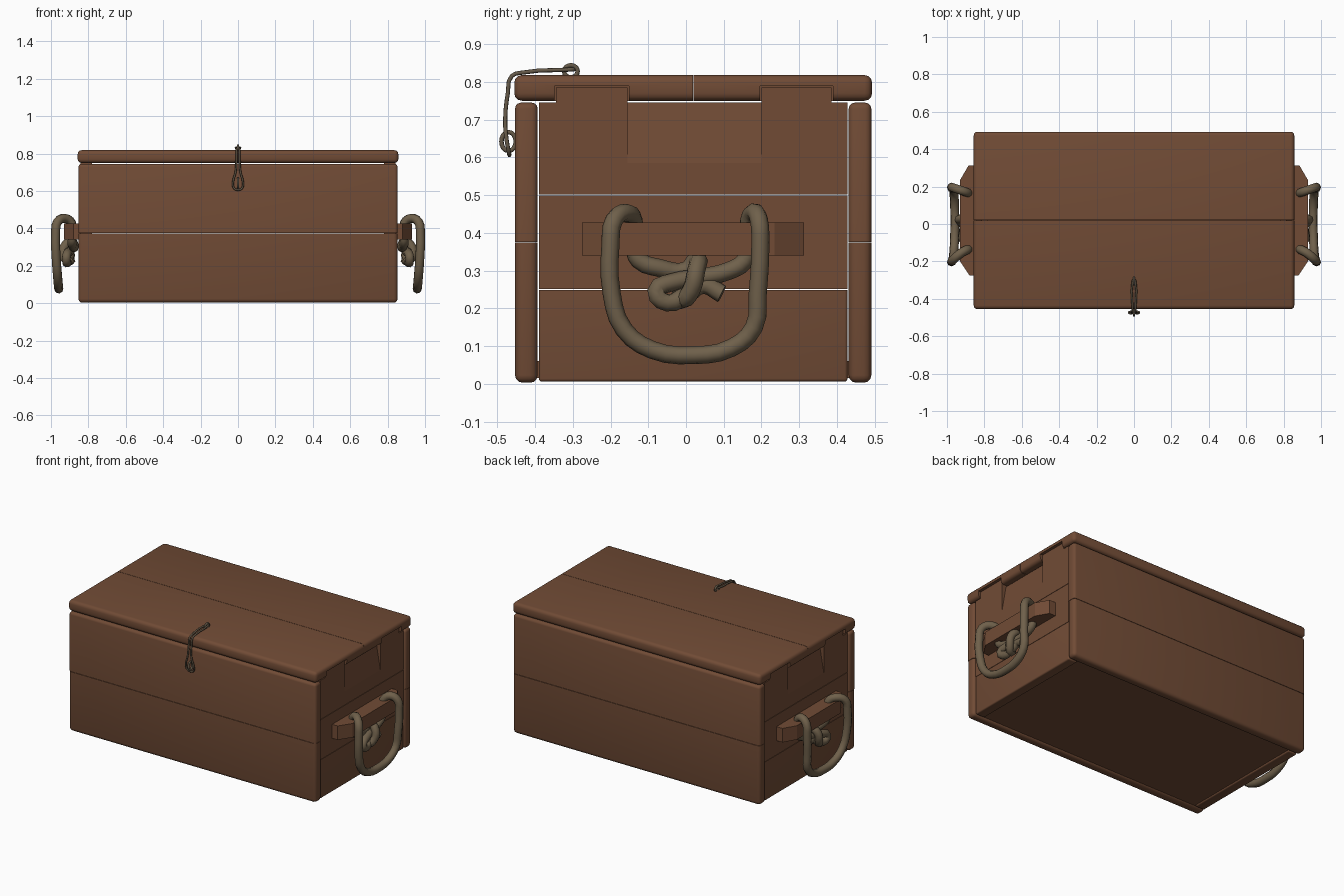
import bpy, bmesh
from mathutils import Vector

if "Cube" in bpy.data.objects:
    bpy.data.objects.remove(bpy.data.objects["Cube"])


def material(name, rgb):
    m = bpy.data.materials.new(name)
    m.diffuse_color = (*rgb, 1)
    m.use_nodes = True
    m.node_tree.nodes["Principled BSDF"].inputs["Base Color"].default_value = m.diffuse_color
    return m


WOOD = material("brown wood", (0.165, 0.071, 0.036))
ROPE = material("tan rope", (0.160, 0.118, 0.070))
WIRE = material("dull wire", (0.13, 0.10, 0.065))


def finish(bm, name, mat):
    bmesh.ops.recalc_face_normals(bm, faces=bm.faces)
    me = bpy.data.meshes.new(name)
    bm.to_mesh(me)
    bm.free()
    ob = bpy.data.objects.new(name, me)
    bpy.context.collection.objects.link(ob)
    me.materials.append(mat)
    return ob


def smooth(ob):
    bpy.ops.object.select_all(action='DESELECT')
    ob.select_set(True)
    bpy.context.view_layer.objects.active = ob
    bpy.ops.object.shade_smooth_by_angle(angle=0.6)


def plank(name, lo, hi, bevel=0.0, seam=None):
    """Box from lo to hi; rounds all edges except those on the seam plane (axis, value)."""
    bm = bmesh.new()
    bmesh.ops.create_cube(bm, size=1)
    for v in bm.verts:
        v.co = Vector([lo[i] if v.co[i] < 0 else hi[i] for i in range(3)])
    if bevel:
        edges = [e for e in bm.edges if seam is None or
                 not all(abs(v.co[seam[0]] - seam[1]) < 0.004 for v in e.verts)]
        bmesh.ops.bevel(bm, geom=edges, offset=bevel, segments=3, profile=0.5, affect='EDGES')
    ob = finish(bm, name, WOOD)
    if bevel:
        smooth(ob)
    return ob


def prism(name, pts, depth):
    """Extrude a closed 3D outline along the depth vector."""
    bm = bmesh.new()
    face = bm.faces.new([bm.verts.new(p) for p in pts])
    ext = bmesh.ops.extrude_face_region(bm, geom=[face])
    bmesh.ops.translate(bm, vec=depth, verts=[g for g in ext['geom']
                                              if isinstance(g, bmesh.types.BMVert)])
    return finish(bm, name, WOOD)


def cord(name, pts, radius, mat, closed=False, res=4):
    cu = bpy.data.curves.new(name, 'CURVE')
    cu.dimensions = '3D'
    cu.bevel_depth = radius
    cu.bevel_resolution = 2
    cu.use_fill_caps = True
    cu.resolution_u = res
    sp = cu.splines.new('BEZIER')
    sp.bezier_points.add(len(pts) - 1)
    for b, p in zip(sp.bezier_points, pts):
        b.co = p
        b.handle_left_type = b.handle_right_type = 'AUTO'
    sp.use_cyclic_u = closed
    cu.materials.append(mat)
    ob = bpy.data.objects.new(name, cu)
    bpy.context.collection.objects.link(ob)


# front and back walls, two planks each
for side, y0, y1 in (("front", -0.453, -0.393), ("back", 0.431, 0.491)):
    plank(side + "_lower_plank", (-0.853, y0, 0.003), (0.853, y1, 0.374), 0.02, (2, 0.374))
    plank(side + "_upper_plank", (-0.853, y0, 0.376), (0.853, y1, 0.745), 0.016, (2, 0.376))

# floor
plank("floor", (-0.80, -0.40, 0.015), (0.80, 0.44, 0.06))

# lid planks, notched at both ends for the wall tabs
lid = [plank("lid_front_plank", (-0.857, -0.455, 0.75), (0.857, 0.0185, 0.818), 0.02, (1, 0.0185)),
       plank("lid_back_plank", (-0.857, 0.0205, 0.75), (0.857, 0.493, 0.818), 0.02, (1, 0.0205))]
for ob, y0, y1 in ((lid[0], -0.349, -0.151), (lid[1], 0.196, 0.389)):
    for s in (-1, 1):
        cut = plank("notch_cutter", (s * 0.83 - 0.06, y0, 0.70), (s * 0.83 + 0.06, y1, 0.789))
        cut.hide_render = True
        bpy.context.view_layer.objects.active = ob
        mod = ob.modifiers.new("notch", 'BOOLEAN')
        mod.object = cut
        mod.solver = 'EXACT'
        bpy.ops.object.modifier_apply(modifier=mod.name)
        bpy.data.objects.remove(cut)

for s, side in ((1, "right"), (-1, "left")):
    xi, xo = s * 0.78, s * 0.843
    xs = sorted((xi, xo))
    # end walls
    plank(side + "_end_lower_plank", (xs[0], -0.39, 0.006), (xs[1], 0.428, 0.249), 0.008, (2, 0.249))
    plank(side + "_end_middle_plank", (xs[0], -0.39, 0.251), (xs[1], 0.428, 0.499))
    # upper end plank: two tabbed halves and a sloping finger grip between them
    for part, outline in (
            ("front", [(-0.39, 0.501), (-0.155, 0.501), (-0.155, 0.785), (-0.345, 0.785),
                       (-0.345, 0.745), (-0.39, 0.745)]),
            ("back", [(0.20, 0.501), (0.428, 0.501), (0.428, 0.745), (0.385, 0.745),
                      (0.385, 0.785), (0.20, 0.785)])):
        prism(f"{side}_end_{part}_tab", [(xi, y, z) for y, z in outline], (xo - xi, 0, 0))
    prism(side + "_finger_grip", [(s * x, -0.155, z) for x, z in
          ((0.78, 0.501), (0.843, 0.501), (0.843, 0.585), (0.815, 0.745), (0.78, 0.745))],
          (0, 0.355, 0))
    # handle block with angled ends
    ob = prism(side + "_handle_block", [(s * x, y, 0.34) for x, y in
               ((0.835, -0.275), (0.88, -0.275), (0.93, -0.20), (0.93, 0.235),
                (0.885, 0.312), (0.835, 0.312))], (0, 0, 0.087))

    # rope loop: over the block, down into a U, back up and over
    loop = [(0.885, -0.135, 0.36), (0.89, -0.137, 0.43), (0.925, -0.155, 0.453), (0.965, -0.19, 0.435),
            (0.975, -0.20, 0.37), (0.972, -0.197, 0.24), (0.965, -0.165, 0.145),
            (0.96, -0.09, 0.09), (0.958, 0.02, 0.076), (0.96, 0.12, 0.095),
            (0.965, 0.18, 0.15), (0.972, 0.19, 0.24), (0.975, 0.197, 0.37),
            (0.965, 0.193, 0.435), (0.925, 0.18, 0.455), (0.89, 0.167, 0.43), (0.885, 0.165, 0.36)]
    # knot under the block: left strand loops round and ends in a tail
    strand = [(0.885, -0.138, 0.36), (0.887, -0.125, 0.328), (0.885, -0.07, 0.307),
              (0.875, 0.0, 0.30), (0.89, 0.03, 0.33), (0.93, 0.027, 0.30),
              (0.93, 0.015, 0.25), (0.905, -0.01, 0.222), (0.885, -0.015, 0.24)]
    tail = [(0.885, 0.165, 0.36), (0.887, 0.155, 0.325), (0.89, 0.11, 0.298),
            (0.895, 0.04, 0.282), (0.91, -0.04, 0.268), (0.918, -0.08, 0.245),
            (0.915, -0.05, 0.215), (0.905, 0.0, 0.235), (0.895, 0.045, 0.262), (0.90, 0.095, 0.238)]
    for part, pts in (("loop", loop), ("knot_strand", strand), ("knot_tail", tail)):
        cord(f"{side}_rope_{part}", [(s * x, y, z) for x, y, z in pts], 0.024, ROPE, res=3)

# wire latch: hairpin bent over the front edge, held by two staples
half = [(0.009, -0.32, 0.832), (0.009, -0.43, 0.825), (0.009, -0.462, 0.815),
        (0.009, -0.472, 0.77), (0.013, -0.479, 0.70), (0.027, -0.475, 0.645), (0.02, -0.469, 0.613)]
hairpin = [(0, -0.297, 0.833)] + half + [(0, -0.468, 0.606)] + [(-x, y, z) for x, y, z in reversed(half)]
cord("latch_wire", hairpin, 0.0055, WIRE, closed=True, res=3)
for name, y, z, ry, rz in (("top_staple", -0.305, 0.828, 0.018, 0.016),
                           ("front_staple", -0.470, 0.642, 0.019, 0.025)):
    cord("latch_" + name, [(0, y - ry, z), (0, y, z + rz), (0, y + ry, z), (0, y, z - rz)],
         0.006, WIRE, closed=True)
